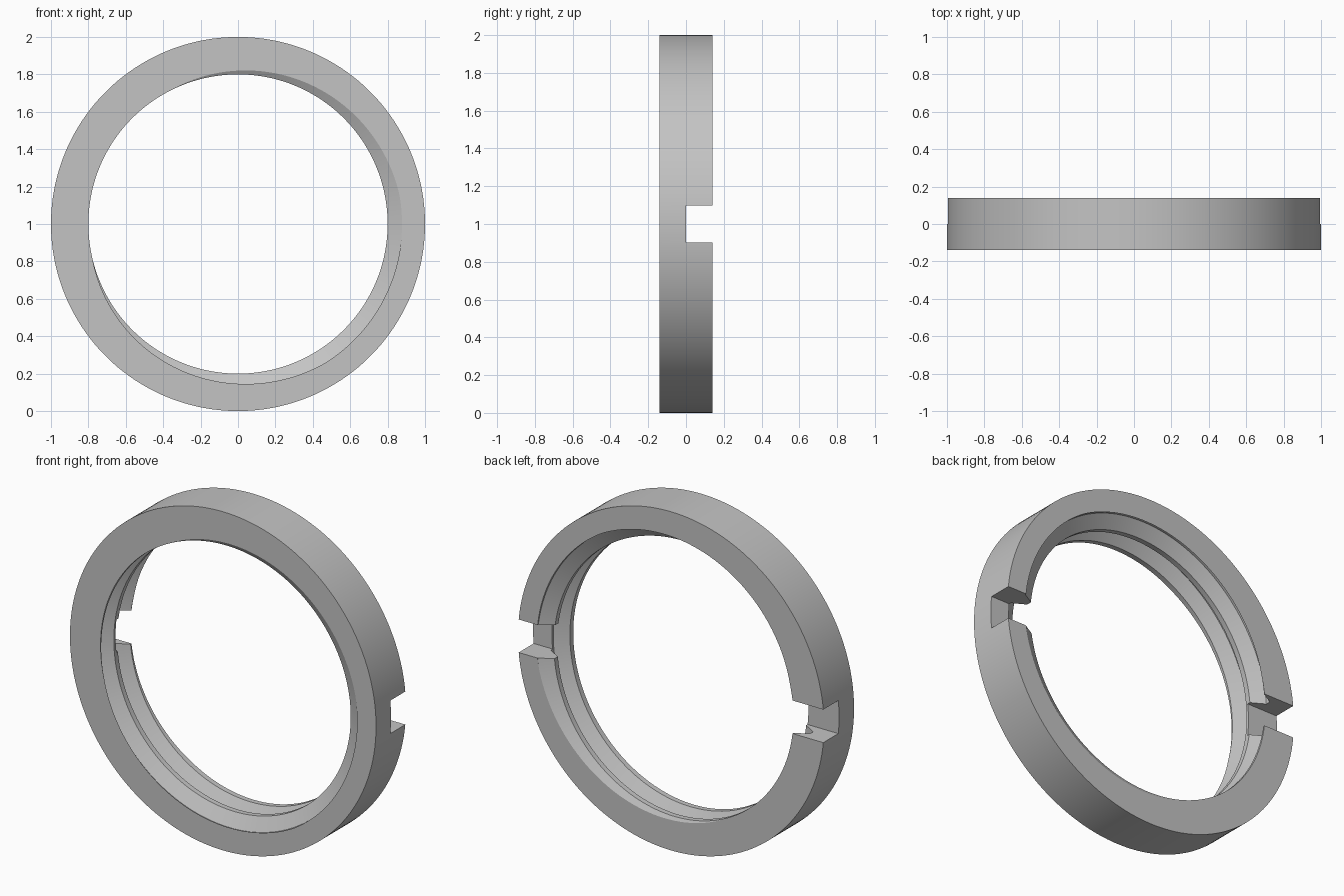
import bpy, bmesh, math

if "Cube" in bpy.data.objects:
    bpy.data.objects.remove(bpy.data.objects["Cube"], do_unlink=True)

HALF = 0.14            # half the ring width
OUTER, MINOR, MAJOR = 1.0, 0.8, 0.877
PITCH = 0.15
ROOT, CREST = 0.095, 0.395   # thread corners, as fractions of the pitch
START = math.radians(-24)    # where the groove centre meets the front face
SEGMENTS = 180

steel = bpy.data.materials.new("grey steel")
steel.use_nodes = True
colour = (0.55, 0.55, 0.55, 1)
steel.diffuse_color = colour
steel.node_tree.nodes["Principled BSDF"].inputs["Base Color"].default_value = colour


def bore_radius(y, groove_y):
    """Radius of the threaded bore at depth y."""
    turns = (y - groove_y) / PITCH
    d = abs(turns - round(turns))
    t = min(max((CREST - d) / (CREST - ROOT), 0), 1)
    return MINOR + (MAJOR - MINOR) * t


def section(angle):
    """Closed ring section at one angle, as (radius, depth) points."""
    groove_y = -HALF - PITCH * (angle - START) / math.tau
    depths = [groove_y + PITCH * (k + f)
              for k in range(-1, 5) for f in (-CREST, -ROOT, ROOT, CREST)]
    depths = [-HALF] + [min(max(y, -HALF), HALF) for y in depths] + [HALF]
    bore = [(bore_radius(y, groove_y), y) for y in depths]
    return bore + [(OUTER, HALF), (OUTER, -HALF)]


# Threaded ring: section lofted around the axis
bm = bmesh.new()
columns = []
for i in range(SEGMENTS + 1):
    a = math.tau * i / SEGMENTS
    columns.append([bm.verts.new((r * math.cos(a), y, 1 + r * math.sin(a)))
                    for r, y in section(a)])
for left, right in zip(columns, columns[1:]):
    n = len(left)
    for j in range(n):
        k = (j + 1) % n
        bm.faces.new((left[j], left[k], right[k], right[j]))
bmesh.ops.remove_doubles(bm, verts=bm.verts, dist=0.00005)
bmesh.ops.recalc_face_normals(bm, faces=bm.faces)
mesh = bpy.data.meshes.new("threaded_ring")
bm.to_mesh(mesh)
bm.free()
mesh.materials.append(steel)
ring = bpy.data.objects.new("threaded_ring", mesh)
bpy.context.collection.objects.link(ring)

# Spanner slots: one bar cuts both sides of the back
bpy.ops.mesh.primitive_cube_add(size=1, location=(0, 0.2, 1))
cutter = bpy.context.object
cutter.name = "slot_cutter"
cutter.scale = (2.4, 0.4, 0.195)
cutter.hide_render = True
cutter.data.materials.append(steel)
slots = ring.modifiers.new("slots", "BOOLEAN")
slots.operation = "DIFFERENCE"
slots.solver = "EXACT"
slots.object = cutter

bpy.ops.object.select_all(action="DESELECT")
ring.select_set(True)
bpy.context.view_layer.objects.active = ring
bpy.ops.object.modifier_apply(modifier="slots")
bpy.data.objects.remove(cutter, do_unlink=True)
bpy.ops.object.shade_smooth_by_angle(angle=math.radians(25))
